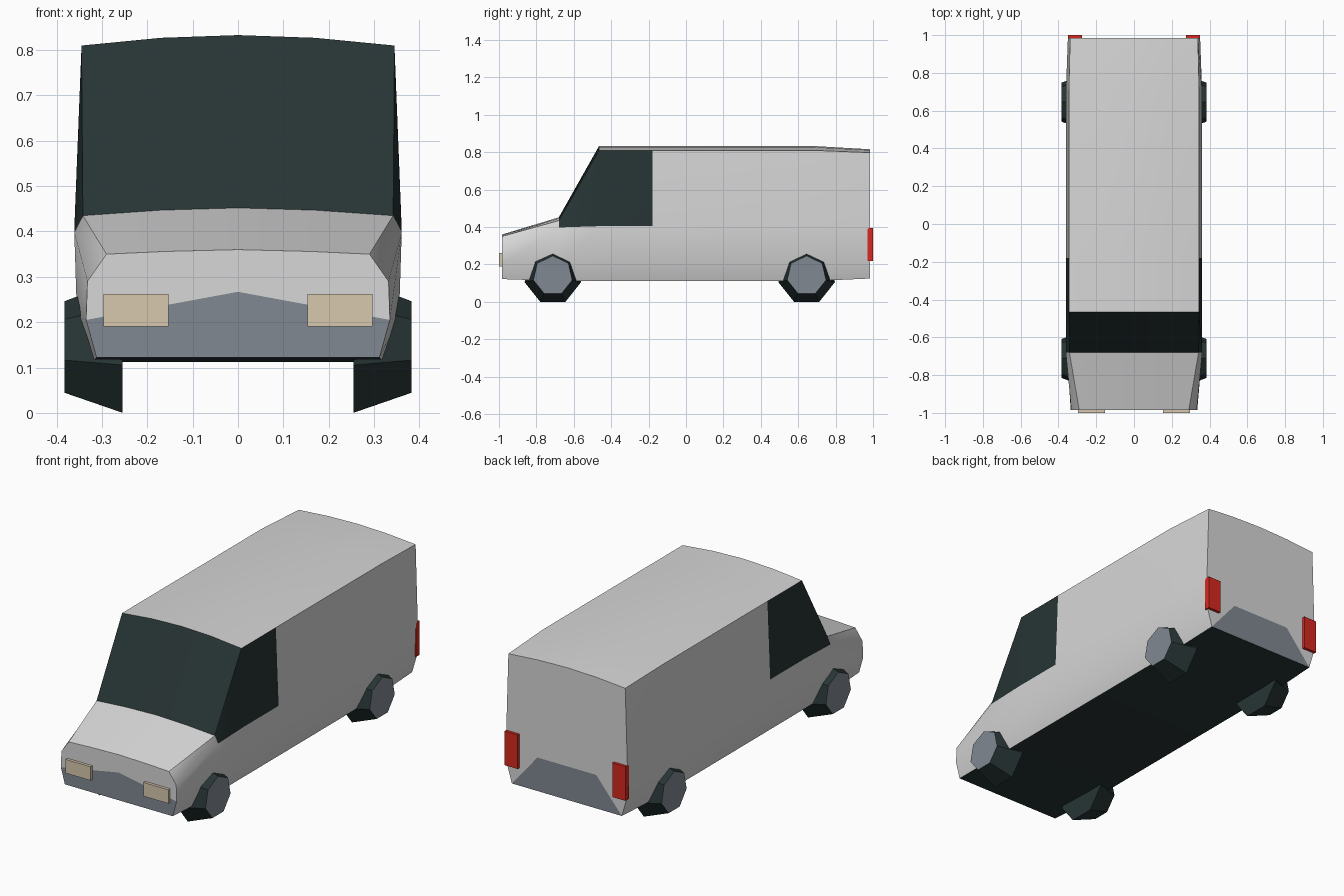
import bpy, bmesh, math
from mathutils import Matrix, Vector

cube = bpy.data.objects.get("Cube")
if cube:
    bpy.data.objects.remove(cube, do_unlink=True)


def material(name, r, g, b):
    m = bpy.data.materials.new(name)
    m.use_nodes = True
    m.diffuse_color = (r, g, b, 1)
    m.node_tree.nodes["Principled BSDF"].inputs["Base Color"].default_value = (r, g, b, 1)
    return m


white = material("white_paint", 0.68, 0.68, 0.68)
dark = material("dark_glass_and_rubber", 0.02, 0.034, 0.034)
grey = material("blue_grey_trim", 0.22, 0.25, 0.29)
cream = material("cream_lamp", 0.68, 0.58, 0.42)
red = material("red_lamp", 0.68, 0.022, 0.014)


def finish(name, bm, mats):
    bmesh.ops.recalc_face_normals(bm, faces=bm.faces)
    mesh = bpy.data.meshes.new(name)
    bm.to_mesh(mesh)
    bm.free()
    for m in mats:
        mesh.materials.append(m)
    ob = bpy.data.objects.new(name, mesh)
    bpy.context.collection.objects.link(ob)
    return ob


# Body sections: y, then half outline as corner, sill, belt, shoulder, crown, centre
corner, sill, belt = (0.322, 0.112), (0.355, 0.21), (0.361, 0.405)
roof = [(0.345, 0.81), (0.17, 0.827), (0, 0.833)]
sections = [
    (-0.985, [(0.312, 0.122), (0.335, 0.205), (0.332, 0.29), (0.29, 0.35), (0.16, 0.356), (0, 0.36)]),
    (-0.68, [corner, sill, (0.361, 0.398), (0.342, 0.435), (0.17, 0.447), (0, 0.452)]),
    (-0.465, [corner, sill, belt] + roof),
    (-0.18, [corner, sill, belt] + roof),
    (0.69, [corner, sill, belt] + roof),
    (0.985, [(0.318, 0.125), (0.343, 0.21), (0.35, 0.405), (0.338, 0.798), (0.17, 0.811), (0, 0.816)]),
]
WHITE, DARK, GREY = range(3)
bm = bmesh.new()
rings = []
for y, half in sections:
    outline = half + [(-x, z) for x, z in reversed(half[:-1])]
    rings.append([bm.verts.new((x, y, z)) for x, z in outline])

# Skin between sections, with underside, windscreen and cab side windows in dark
n = len(rings[0])
for s, (a, b) in enumerate(zip(rings, rings[1:])):
    for i in range(n):
        j = (i + 1) % n
        face = bm.faces.new((a[i], a[j], b[j], b[i]))
        windscreen = s == 1 and 2 <= i <= 7
        side_window = s == 2 and i in (2, 7)
        if i == n - 1 or windscreen or side_window:
            face.material_index = DARK

# Nose panel with peaked grey bumper below
nose = rings[0]
peak = bm.verts.new((0, -0.985, 0.267))
bm.faces.new(nose[1:n - 1] + [peak])
bm.faces.new([nose[0], nose[1], peak, nose[n - 2], nose[n - 1]]).material_index = GREY

# Tail panel with trapezoid grey bumper
tail = rings[-1]
left, right = [bm.verts.new((x, 0.985, 0.3)) for x in (0.17, -0.17)]
bm.faces.new(tail + [right, left])
bm.faces.new([tail[0], left, right, tail[-1]]).material_index = GREY

body = finish("van_body", bm, [white, dark, grey])
bpy.ops.object.select_all(action='DESELECT')
body.select_set(True)
bpy.context.view_layer.objects.active = body
bpy.ops.object.shade_smooth_by_angle(angle=math.radians(40))


# Seven-sided tapered wheels with grey outer faces
def wheel(name, side, y):
    bm = bmesh.new()
    bmesh.ops.create_cone(bm, cap_ends=True, segments=7, radius1=0.155, radius2=0.106, depth=0.128)
    axle = Vector((side, 0, 0))
    up = Vector((0, 0, 1))
    # local z runs outwards along the axle, and one corner points up
    first = max(bm.verts, key=lambda v: v.co.y).co
    turn = Matrix.Rotation(math.pi / 2 - math.atan2(first.y, first.x), 4, 'Z')
    frame = Matrix((up.cross(axle), up, axle)).transposed().to_4x4()
    bmesh.ops.transform(bm, verts=bm.verts, matrix=Matrix.Translation((side * 0.319, y, 0.14)) @ frame @ turn)
    bm.normal_update()
    for f in bm.faces:
        if f.normal.x * side > 0.9:
            f.material_index = 1
    finish(name, bm, [dark, grey])


# Lamps as thin boxes
def lamp(name, x, y, z, size, mat):
    bm = bmesh.new()
    bmesh.ops.create_cube(bm, size=1)
    bmesh.ops.scale(bm, verts=bm.verts, vec=size)
    bmesh.ops.translate(bm, verts=bm.verts, vec=(x, y, z))
    finish(name, bm, [mat])


for label, side in (("left", 1), ("right", -1)):
    wheel("front_wheel_" + label, side, -0.712)
    wheel("rear_wheel_" + label, side, 0.645)
    lamp("headlamp_" + label, side * 0.225, -0.985, 0.226, (0.144, 0.03, 0.072), cream)
    lamp("tail_lamp_" + label, side * 0.312, 0.985, 0.307, (0.076, 0.03, 0.178), red)
